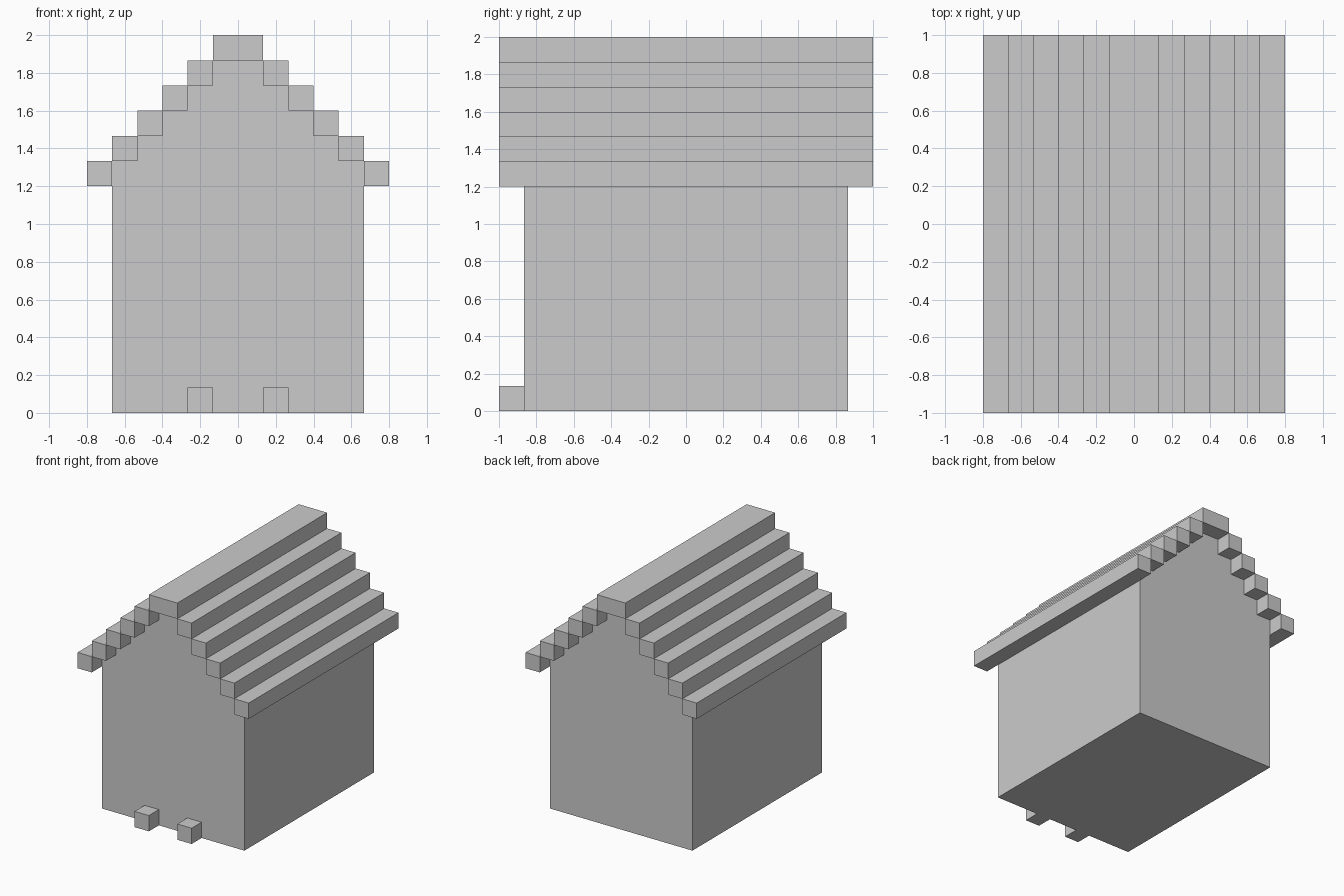
import bpy
import bmesh

if "Cube" in bpy.data.objects:
    bpy.data.objects.remove(bpy.data.objects["Cube"])

U = 2 / 15  # one block


def make_object(name, bm):
    bmesh.ops.recalc_face_normals(bm, faces=bm.faces)
    mesh = bpy.data.meshes.new(name)
    bm.to_mesh(mesh)
    bm.free()
    obj = bpy.data.objects.new(name, mesh)
    bpy.context.collection.objects.link(obj)
    return obj


def prism(name, profile, y0, y1):
    """Extrude an (x, z) profile along y; all values in blocks."""
    bm = bmesh.new()
    face = bm.faces.new([bm.verts.new((x * U, y0 * U, z * U)) for x, z in profile])
    ext = bmesh.ops.extrude_face_region(bm, geom=[face])
    verts = [v for v in ext["geom"] if isinstance(v, bmesh.types.BMVert)]
    bmesh.ops.translate(bm, verts=verts, vec=(0, (y1 - y0) * U, 0))
    return make_object(name, bm)


def box(name, x0, x1, y0, y1, z0, z1, mirrored=False):
    obj = prism(name, [(x0, z0), (x1, z0), (x1, z1), (x0, z1)], y0, y1)
    if mirrored:
        obj.modifiers.new("Mirror", 'MIRROR').use_mirror_merge = False
    return obj


# House body: straight walls with stepped gables
right = [(5, 0)]
for i in range(5):
    right += [(5 - i, 10 + i)] if i == 0 else [(5 - i, 9 + i), (5 - i, 10 + i)]
left = [(-x, z) for x, z in reversed(right)]
prism("house_body", right + left, -6.5, 6.5)

# Overhanging roof courses, stepping up to the ridge
for i in range(5):
    box(f"roof_course_{i + 1}", 5 - i, 6 - i, -7.5, 7.5, 9 + i, 10 + i, True)
box("roof_ridge", -1, 1, -7.5, 7.5, 14, 15)

# Two small blocks at the foot of the front wall
box("front_block", 1, 2, -7.5, -6.5, 0, 1, True)
